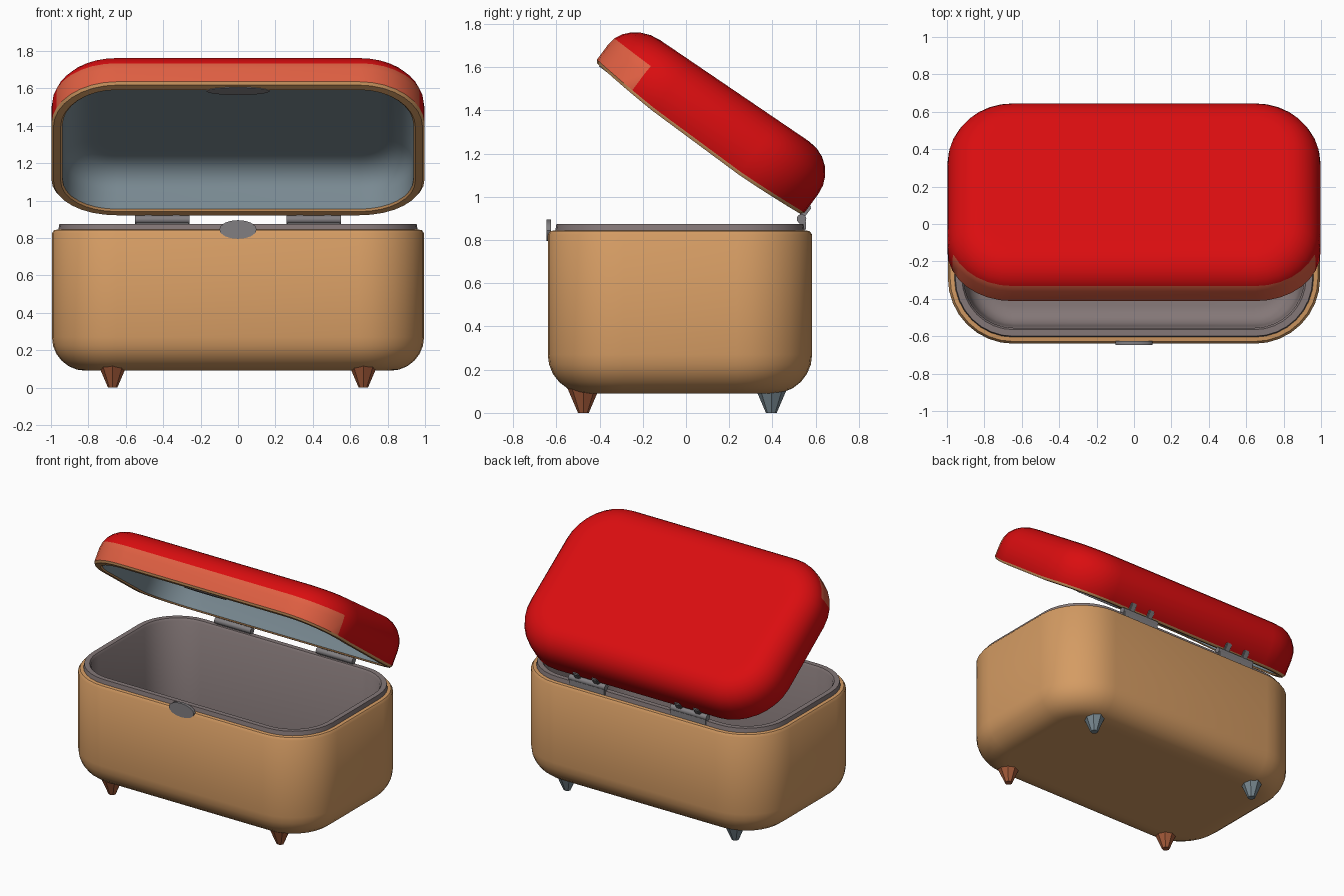
import bpy, bmesh, math
from mathutils import Matrix, Vector

if "Cube" in bpy.data.objects:
    bpy.data.objects.remove(bpy.data.objects["Cube"])


def mat(name, rgb):
    m = bpy.data.materials.new(name)
    m.diffuse_color = (*rgb, 1)
    m.use_nodes = True
    m.node_tree.nodes["Principled BSDF"].inputs["Base Color"].default_value = m.diffuse_color
    return m


TAN = mat("tan", (0.66, 0.33, 0.125))
RED = mat("red", (0.70, 0.004, 0.005))
SALMON = mat("salmon", (0.74, 0.115, 0.055))
MAUVE = mat("mauve grey", (0.23, 0.185, 0.185))
BLUE = mat("blue grey", (0.19, 0.25, 0.285))
RUST = mat("rust brown", (0.36, 0.10, 0.04))
STEEL = mat("steel grey", (0.22, 0.21, 0.22))


def finish(bm, name, mats, angle=40):
    bmesh.ops.recalc_face_normals(bm, faces=bm.faces)
    me = bpy.data.meshes.new(name)
    bm.to_mesh(me)
    bm.free()
    for m in mats:
        me.materials.append(m)
    ob = bpy.data.objects.new(name, me)
    bpy.context.collection.objects.link(ob)
    bpy.ops.object.select_all(action='DESELECT')
    ob.select_set(True)
    bpy.context.view_layer.objects.active = ob
    bpy.ops.object.shade_smooth_by_angle(angle=math.radians(angle))
    return ob


def rounded_loop(hx, hy, r, inset, z, seg=8):
    """Points of a rounded rectangle, moved inward by inset."""
    a, b, r = hx - inset, hy - inset, max(r - inset, 0.06)
    pts = []
    for q, (sx, sy) in enumerate([(1, 1), (-1, 1), (-1, -1), (1, -1)]):
        for i in range(seg + 1):
            t = (q + i / seg) * math.pi / 2
            pts.append(Vector((sx * (a - r) + r * math.cos(t),
                               sy * (b - r) + r * math.sin(t), z)))
    return pts


def loft(hx, hy, r, sections):
    """Stack rounded loops; each section is (inset, z, material of the band to the next)."""
    bm = bmesh.new()
    rings = [[bm.verts.new(p) for p in rounded_loop(hx, hy, r, s[0], s[1])] for s in sections]
    for k in range(len(rings) - 1):
        a, b = rings[k], rings[k + 1]
        for i in range(len(a)):
            j = (i + 1) % len(a)
            bm.faces.new((a[i], a[j], b[j], b[i])).material_index = sections[k][2]
    for k in (0, -1):
        bm.faces.new(rings[k]).material_index = sections[k][2]
    return bm


def arc(r_in, r_z, z0, up, m, steps=6):
    """Quarter-round edge from the wall to the flat."""
    return [(r_in * (1 - math.cos(t)), z0 + up * r_z * math.sin(t), m)
            for t in (i * math.pi / 2 / steps for i in range(steps + 1))]


# Box body: floor, inner walls, rim, outer walls, rounded underside
body = [(0.20, 0.15, 0), (0.15, 0.16, 0), (0.11, 0.20, 0), (0.095, 0.28, 0), (0.085, 0.86, 0),
        (0.075, 0.875, 0), (0.04, 0.875, 0), (0.035, 0.845, 1), (0.012, 0.842, 1), (0.0, 0.825, 1)]
body += arc(0.18, 0.18, 0.27, -1, 1) + [(0.22, 0.09, 1)]
bm = loft(0.995, 0.612, 0.35, body)
bmesh.ops.translate(bm, verts=bm.verts, vec=(0, -0.028, 0))
finish(bm, "box_body", [MAUVE, TAN])

# Lid: ceiling, inner walls, lip, outer walls, rounded top (built closed, then tilted)
D = 0.597
LIFT = math.radians(36.5)
hinge = Vector((0, 0.54, 0.915))
lid_matrix = (Matrix.Translation(hinge) @ Matrix.Rotation(-LIFT, 4, 'X')
              @ Matrix.Translation((0, -D, 0)))
inner = [(0.06 + i, z, 2) for i, z, m in reversed(arc(0.15, 0.14, 0.12, 1, 2))]
lid = [(0.26, 0.26, 2)] + inner + [(0.06, 0.01, 1), (0.05, 0.0, 1), (0.012, 0.0, 1), (0.0, 0.015, 0)]
lid += arc(0.18, 0.18, 0.12, 1, 0) + [(0.22, 0.30, 0)]
bm = loft(0.998, D, 0.35, lid)
bmesh.ops.recalc_face_normals(bm, faces=bm.faces)
for f in bm.faces:  # lower front of the lid is salmon
    c = f.calc_center_median()
    if f.material_index == 0 and f.normal.y < -0.3 and c.z < 0.167:
        f.material_index = 3
for v in bm.verts:  # lower toward the front, slightly sagging at the sides
    z, t = v.co.z, v.co.y / D
    v.co.z = z * (0.92 + 0.08 * t) - 0.03 * (1 - t * t) * (1 - z / 0.30)
ob = finish(bm, "lid", [RED, TAN, BLUE, SALMON])
ob.matrix_world = lid_matrix


def block(name, size, loc, m, matrix=None, bevel=0.006):
    bm = bmesh.new()
    bmesh.ops.create_cube(bm, size=1)
    bmesh.ops.scale(bm, verts=bm.verts, vec=size)
    bmesh.ops.bevel(bm, geom=bm.edges[:], offset=bevel, segments=2, affect='EDGES')
    bmesh.ops.translate(bm, verts=bm.verts, vec=loc)
    o = finish(bm, name, [m])
    if matrix:
        o.matrix_world = matrix
    return o


def cone(name, r1, r2, depth, m, matrix, seg=16):
    bm = bmesh.new()
    bmesh.ops.create_cone(bm, cap_ends=True, segments=seg, radius1=r1, radius2=r2, depth=depth)
    bmesh.ops.transform(bm, verts=bm.verts, matrix=matrix)
    return finish(bm, name, [m])


# Hinges: barrel, leaf on the rim, two tabs on the lid
for s, side in ((-1, "left"), (1, "right")):
    x = 0.405 * s
    cone(f"hinge_barrel_{side}", 0.022, 0.022, 0.29, STEEL,
         Matrix.Translation((x, 0.535, 0.898)) @ Matrix.Rotation(math.pi / 2, 4, 'Y'))
    block(f"hinge_leaf_{side}", (0.29, 0.03, 0.05), (x, 0.54, 0.868), STEEL)
    for k in (-1, 1):
        block(f"hinge_tab_{side}", (0.045, 0.025, 0.075), (x + 0.075 * k, D, 0.02), STEEL, lid_matrix)

# Clasp on the body front and catch on the lid lip
cone("clasp_plate", 0.1, 0.1, 0.02, STEEL,
     Matrix.Translation((0, -0.636, 0.845)) @ Matrix.Diagonal((1, 1, 0.5, 1))
     @ Matrix.Rotation(math.pi / 2, 4, 'X'))
o = cone("lid_catch", 0.17, 0.17, 0.02, STEEL,
         Matrix.Translation((0, -D + 0.06, 0.003)) @ Matrix.Diagonal((1, 0.2, 1, 1)))
o.matrix_world = lid_matrix

# Four tapered feet
for sx in (-1, 1):
    for y, m, end in ((-0.475, RUST, "front"), (0.395, BLUE, "back")):
        cone(f"{end}_foot", 0.025, 0.085, 0.14, m, Matrix.Translation((0.67 * sx, y, 0.07)), 8)
